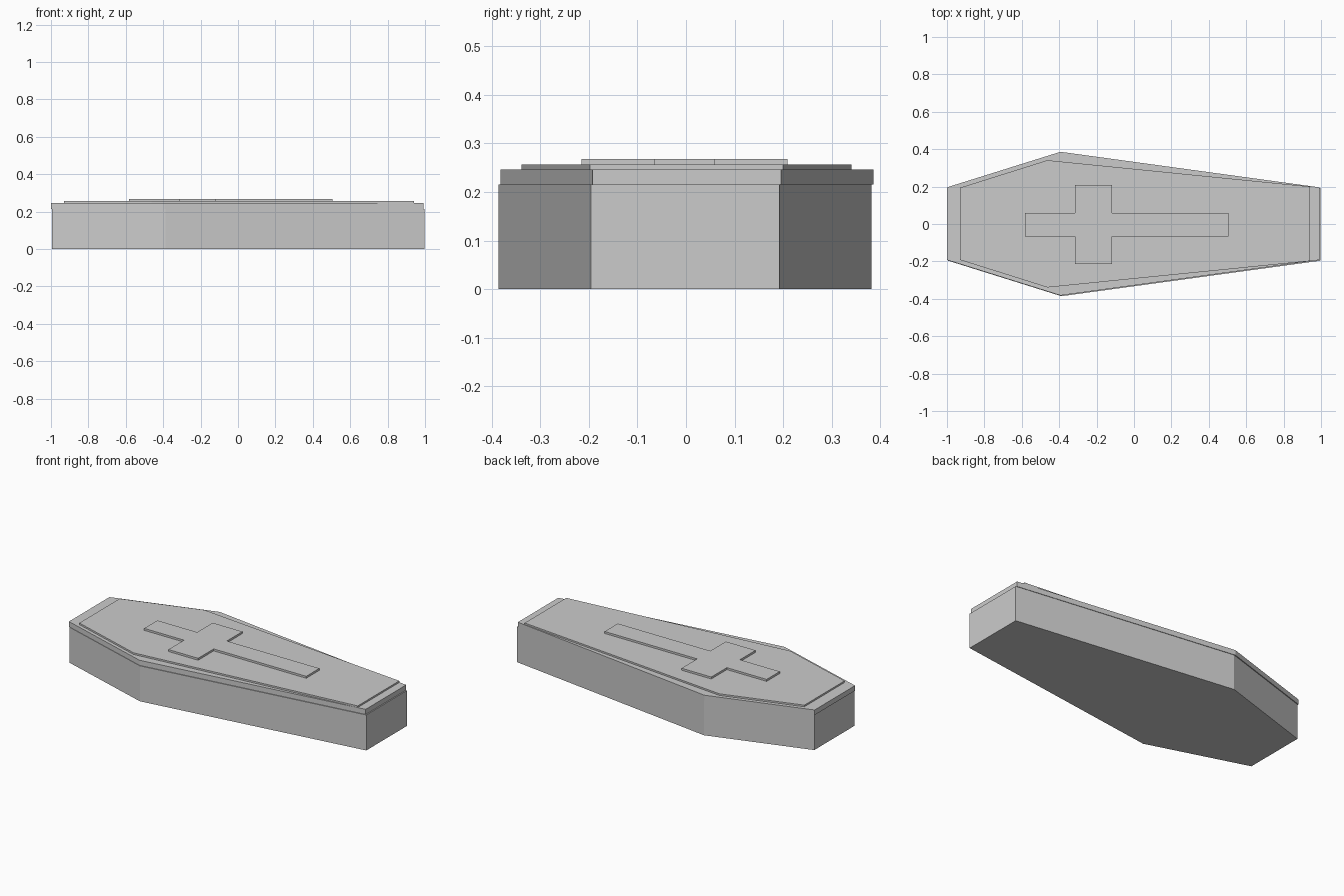
import bpy, bmesh

if "Cube" in bpy.data.objects:
    bpy.data.objects.remove(bpy.data.objects["Cube"])


def prism(name, points, z0, z1):
    """Extrude a flat outline from z0 up to z1."""
    bm = bmesh.new()
    face = bm.faces.new([bm.verts.new((x, y, z0)) for x, y in points])
    ext = bmesh.ops.extrude_face_region(bm, geom=[face])
    top = [v for v in ext["geom"] if isinstance(v, bmesh.types.BMVert)]
    bmesh.ops.translate(bm, verts=top, vec=(0, 0, z1 - z0))
    bmesh.ops.recalc_face_normals(bm, faces=bm.faces)
    mesh = bpy.data.meshes.new(name)
    bm.to_mesh(mesh)
    bm.free()
    obj = bpy.data.objects.new(name, mesh)
    bpy.context.collection.objects.link(obj)
    return obj


def mirrored(half, dy=0.0):
    """Close a half outline (y > 0) by mirroring it, shifted by dy."""
    full = half + [(x, -y) for x, y in reversed(half)]
    return [(x, y + dy) for x, y in full]


# Six-sided box
prism("box", mirrored([(-0.995, 0.194), (-0.388, 0.384), (0.998, 0.194)], -0.002),
      0.0, 0.215)

# Lid, sitting very slightly off the box
prism("lid", mirrored([(-1.0, 0.194), (-0.393, 0.384), (0.991, 0.194)], 0.002),
      0.215, 0.246)

# Thin raised panel on the lid
prism("lid_panel", mirrored([(-0.93, 0.193), (-0.463, 0.34), (0.942, 0.199)], 0.001),
      0.246, 0.256)

# Raised cross
prism("cross", mirrored([(-0.583, 0.063), (-0.316, 0.063), (-0.316, 0.212),
                         (-0.117, 0.212), (-0.117, 0.063), (0.504, 0.063)], -0.003),
      0.256, 0.268)
